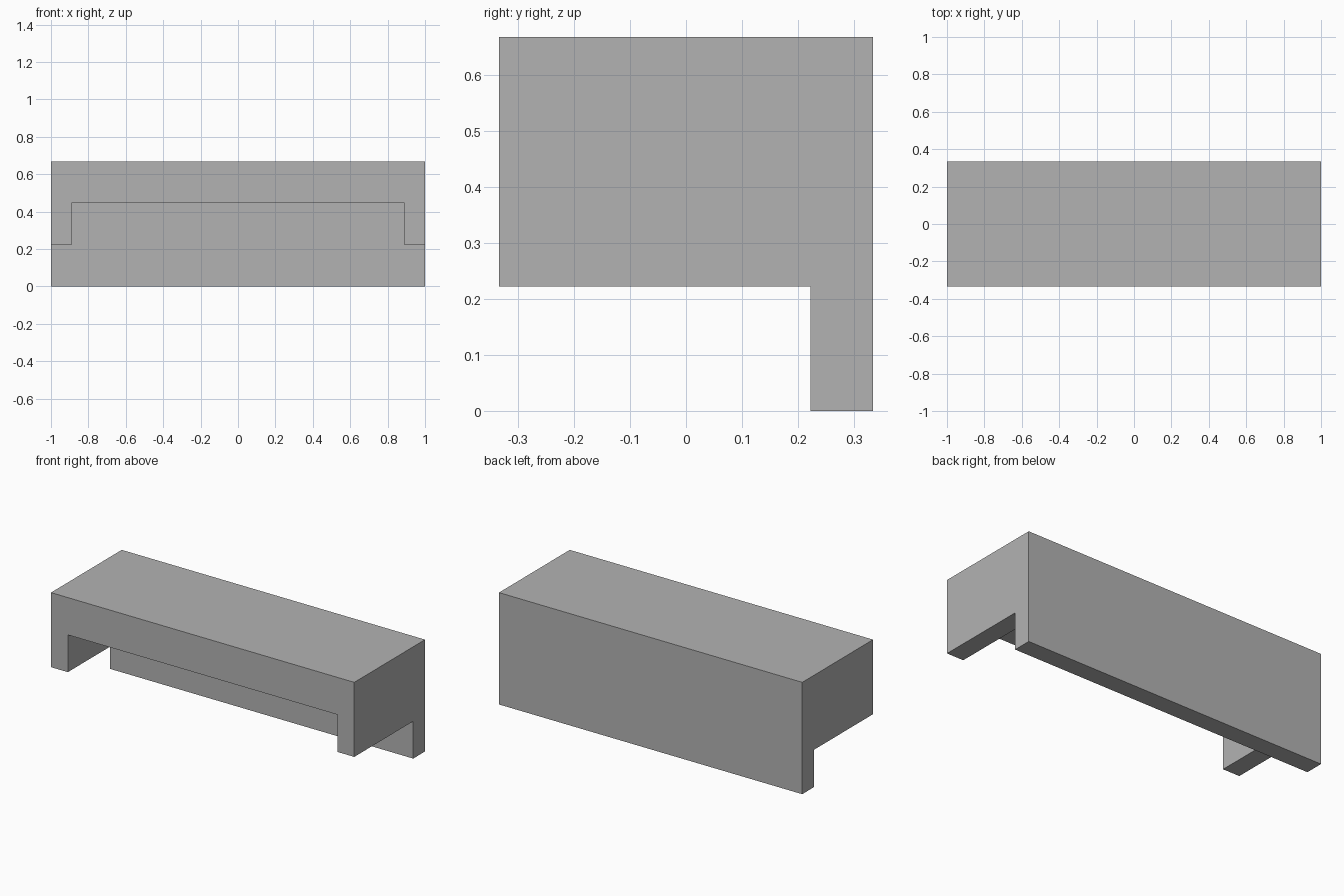
import bpy
import bmesh
from mathutils import Vector

cube = bpy.data.objects.get("Cube")
if cube:
    bpy.data.objects.remove(cube, do_unlink=True)

UNIT = 1 / 9                  # board thickness
HALF_W = 9 * UNIT
HALF_D = 3 * UNIT
HEIGHT = 6 * UNIT
SIDE_Z = 2 * UNIT             # bottom of the side panels
SLAB_Z = 4 * UNIT             # underside of the thick top
BACK_Y = HALF_D - UNIT        # inner face of the back panel

grey = bpy.data.materials.new("plain grey")
grey.use_nodes = True
colour = (0.45, 0.45, 0.45, 1)
grey.diffuse_color = colour
grey.node_tree.nodes["Principled BSDF"].inputs["Base Color"].default_value = colour


def extrude_x(name, profile, half_width):
    """Extrude a (y, z) outline along x, centred on x = 0."""
    bm = bmesh.new()
    face = bm.faces.new([bm.verts.new((-half_width, y, z)) for y, z in profile])
    out = bmesh.ops.extrude_face_region(bm, geom=[face])
    moved = [v for v in out["geom"] if isinstance(v, bmesh.types.BMVert)]
    bmesh.ops.translate(bm, vec=Vector((2 * half_width, 0, 0)), verts=moved)
    bmesh.ops.recalc_face_normals(bm, faces=bm.faces)
    mesh = bpy.data.meshes.new(name)
    bm.to_mesh(mesh)
    bm.free()
    obj = bpy.data.objects.new(name, mesh)
    bpy.context.collection.objects.link(obj)
    return obj


# Solid shelf body with a back panel reaching the floor
body = extrude_x("shelf_body", [
    (-HALF_D, SIDE_Z), (BACK_Y, SIDE_Z), (BACK_Y, 0),
    (HALF_D, 0), (HALF_D, HEIGHT), (-HALF_D, HEIGHT)], HALF_W)
body.data.materials.append(grey)

# Opening between the side panels, under the top
front_y = -HALF_D - UNIT
cutter = extrude_x("opening_cutter", [
    (front_y, UNIT), (BACK_Y, UNIT), (BACK_Y, SLAB_Z), (front_y, SLAB_Z)],
    HALF_W - UNIT)
cutter.data.materials.append(grey)
cutter.hide_render = True

cut = body.modifiers.new("opening", 'BOOLEAN')
cut.operation = 'DIFFERENCE'
cut.solver = 'EXACT'
cut.object = cutter
bpy.context.view_layer.objects.active = body
bpy.ops.object.modifier_apply(modifier=cut.name)
bpy.data.objects.remove(cutter, do_unlink=True)
